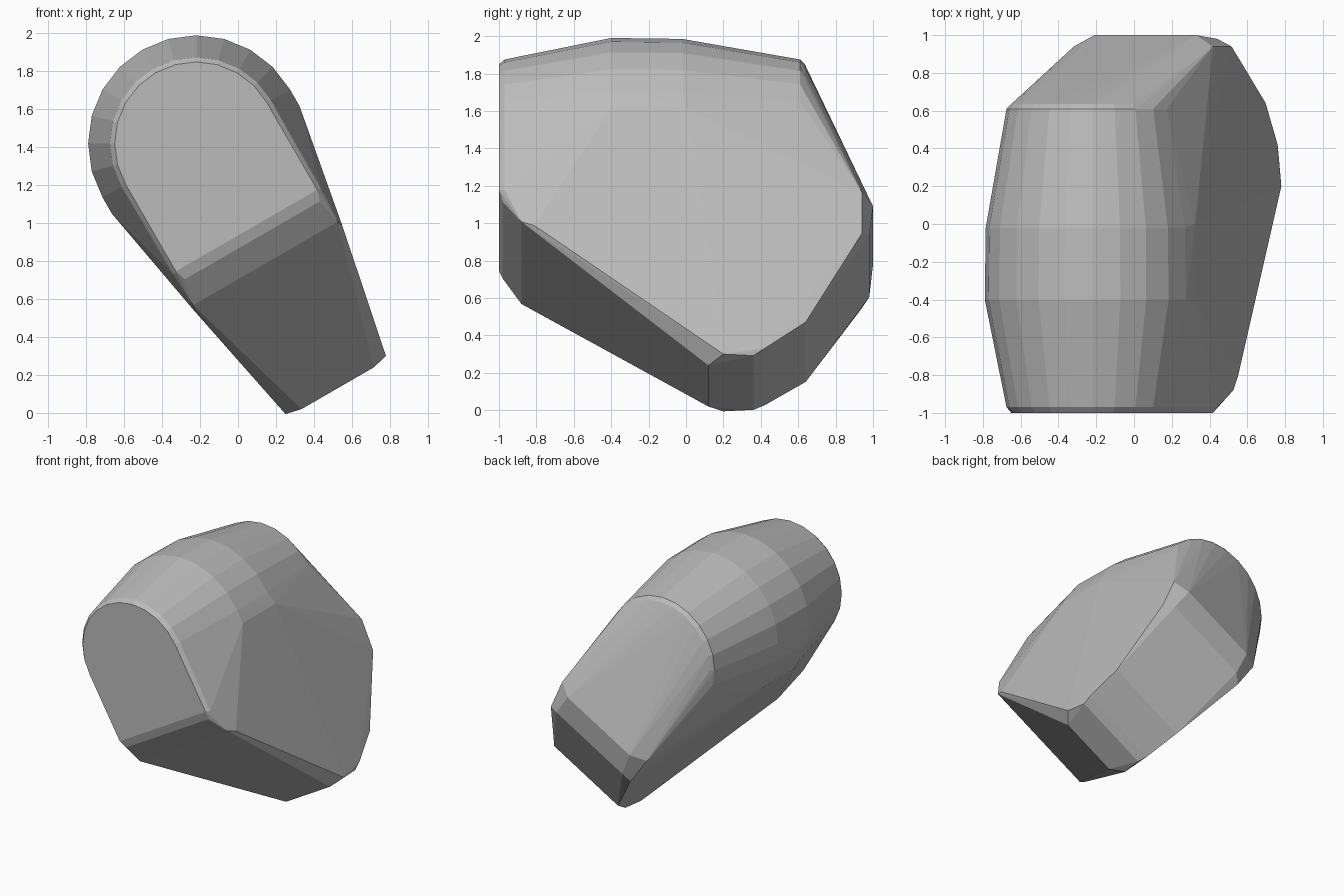
import bpy
import bmesh
from math import sin, cos, pi, radians
from mathutils import Vector

cube = bpy.data.objects.get("Cube")
if cube:
    bpy.data.objects.remove(cube, do_unlink=True)

# Tilted frame: "down" runs along the slab, "side" across its thickness
TILT = radians(30)
CENTRE = Vector((-0.22, 0, 1.42))
DOWN = Vector((sin(TILT), 0, -cos(TILT)))
SIDE = Vector((cos(TILT), 0, sin(TILT)))
STEPS = 12

grey = bpy.data.materials.new("stone grey")
grey.use_nodes = True
colour = (0.5, 0.5, 0.5, 1)
grey.diffuse_color = colour
grey.node_tree.nodes["Principled BSDF"].inputs["Base Color"].default_value = colour

bm = bmesh.new()


def place(y, down, side):
    bm.verts.new(CENTRE + DOWN * down + SIDE * side + Vector((0, y, 0)))


# Rounded upper end: half rings (y, radius) that swell in the middle
for y, radius in [(-1, 0.43), (-0.97, 0.455), (-0.4, 0.57),
                  (-0.02, 0.565), (0.61, 0.455), (0.635, 0.43)]:
    for i in range(STEPS + 1):
        angle = pi * i / STEPS
        place(y, -radius * sin(angle), radius * cos(angle))

# Lower body corners (y, down, half thickness), mirrored across the slab
corners = [
    (-1, 0.53, 0.43), (-0.97, 0.54, 0.45), (-0.98, 0.59, 0.41),     # front edge
    (-0.88, 0.73, 0.44), (-0.81, 0.76, 0.45),                       # front chin
    (-0.4, 0.1, 0.57), (0, 0.1, 0.57),                              # flanks
    (0.12, 1.49, 0.22), (0.2, 1.47, 0.306), (0.36, 1.47, 0.29),     # lower tip
    (0.42, 1.434, 0.304), (0.64, 1.28, 0.32),                       # underside
    (0.94, 0.78, 0.4), (0.94, 0.54, 0.425), (0.98, 0.75, 0.33),     # back edge
    (1, 0.56, 0.31),
]
for y, down, half in corners:
    for sign in (-1, 1):
        place(y, down, sign * half)

# Wrap the rings and corners in one faceted skin
hull = bmesh.ops.convex_hull(bm, input=bm.verts)
loose = {v for v in hull["geom_interior"] + hull["geom_unused"]
         if isinstance(v, bmesh.types.BMVert) and v.is_valid}
bmesh.ops.delete(bm, geom=list(loose), context="VERTS")
bmesh.ops.dissolve_limit(bm, angle_limit=radians(1.5),
                         verts=bm.verts, edges=bm.edges)
bmesh.ops.recalc_face_normals(bm, faces=bm.faces)

mesh = bpy.data.meshes.new("rounded_block")
bm.to_mesh(mesh)
bm.free()
mesh.materials.append(grey)
block = bpy.data.objects.new("rounded_block", mesh)
bpy.context.collection.objects.link(block)
